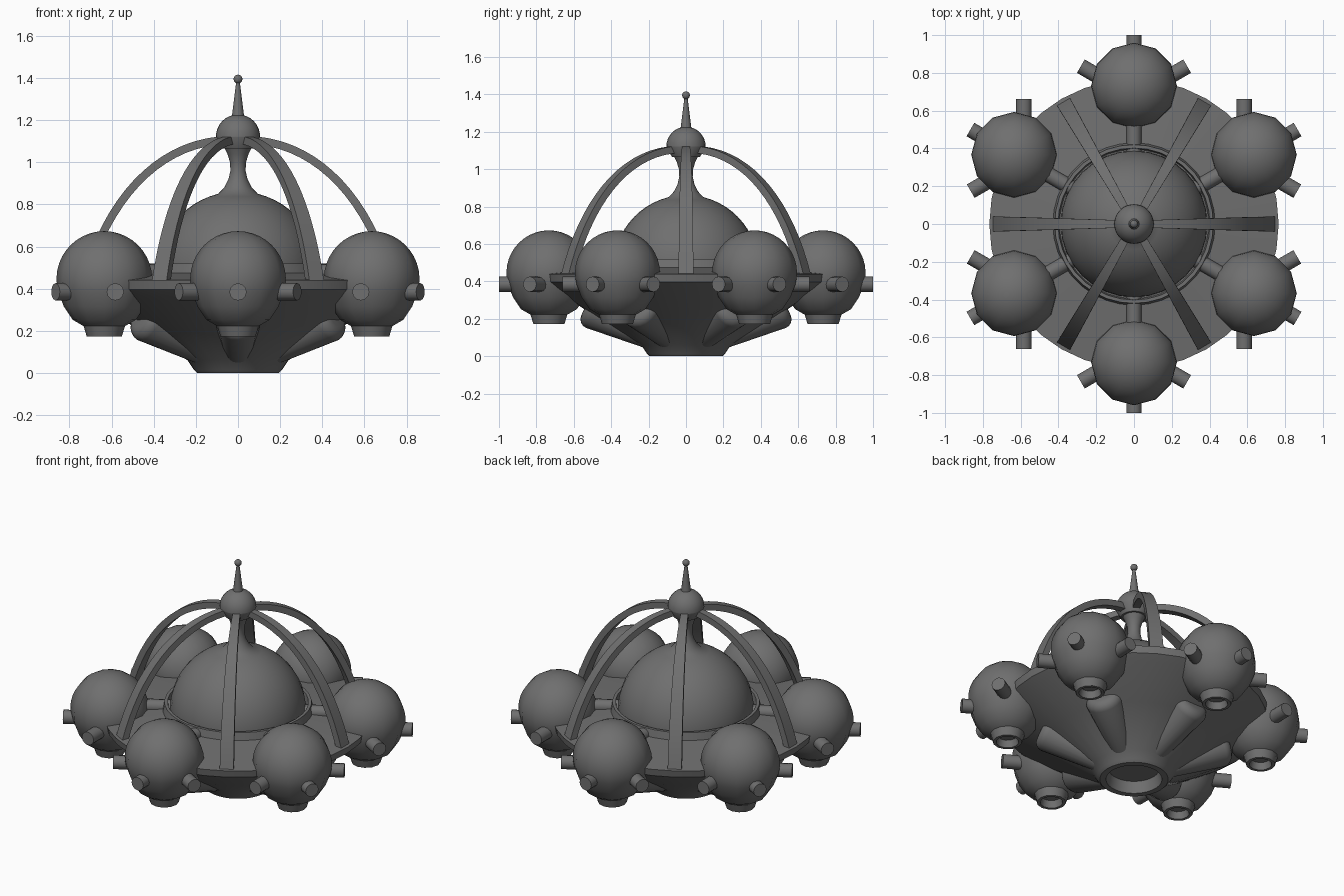
import bpy, bmesh
from math import sin, cos, pi, radians
from mathutils import Vector, Matrix
from mathutils.geometry import interpolate_bezier

if "Cube" in bpy.data.objects:
    bpy.data.objects.remove(bpy.data.objects["Cube"])

# Dark grey metal for every part
metal = bpy.data.materials.new("dark_metal")
metal.diffuse_color = (0.16, 0.16, 0.16, 1)
metal.use_nodes = True
metal.node_tree.nodes["Principled BSDF"].inputs["Base Color"].default_value = metal.diffuse_color


def finish(name, bm, matrix=None, angle=35):
    bmesh.ops.remove_doubles(bm, verts=bm.verts, dist=1e-5)
    bmesh.ops.recalc_face_normals(bm, faces=bm.faces)
    me = bpy.data.meshes.new(name)
    bm.to_mesh(me)
    bm.free()
    me.polygons.foreach_set("use_smooth", [True] * len(me.polygons))
    me.set_sharp_from_angle(angle=radians(angle))
    me.materials.append(metal)
    ob = bpy.data.objects.new(name, me)
    bpy.context.collection.objects.link(ob)
    if matrix is not None:
        ob.matrix_world = matrix
    return ob


def lathe(name, profile, seg=36, matrix=None, angle=35):
    """Revolve (radius, height) points around z."""
    bm = bmesh.new()
    vs = [bm.verts.new((r, 0, z)) for r, z in profile]
    es = [bm.edges.new(p) for p in zip(vs, vs[1:])]
    bmesh.ops.spin(bm, geom=vs + es, cent=(0, 0, 0), axis=(0, 0, 1),
                   angle=2 * pi, steps=seg, use_merge=True)
    return finish(name, bm, matrix, angle)


def arc(r, zc, a0, a1, n):
    """Circular profile between two elevations in degrees."""
    return [(r * cos(radians(a0 + (a1 - a0) * i / n)),
             zc + r * sin(radians(a0 + (a1 - a0) * i / n))) for i in range(n + 1)]


def rod(name, a, b, r0, r1=None, seg=12, bevel=0):
    """Round rod from a to b, optionally tapered with a rounded far end."""
    a, b = Vector(a), Vector(b)
    r1 = r0 if r1 is None else r1
    L = (b - a).length
    m = Matrix.Translation(a) @ (b - a).to_track_quat('Z', 'Y').to_matrix().to_4x4()
    end = [(r1, L)]
    if bevel:
        end = [(r1 - bevel + p, L + q) for p, q in arc(bevel, 0, 0, 90, 4)]
    return lathe(name, [(0, 0), (r0, 0)] + end + [(0, end[-1][1])], seg, m)


# Saucer hull with thick rim, hollow base and raised lip round the dome
lathe("saucer_hull", [
    (0, 0.07), (0.145, 0.07), (0.16, 0), (0.195, 0), (0.21, 0.015), (0.24, 0.06),
    (0.50, 0.222), (0.715, 0.365), (0.758, 0.397), (0.766, 0.44), (0.43, 0.475),
    (0.42, 0.52), (0.402, 0.52), (0.395, 0.475), (0, 0.475)], 36)

# Dome with flared neck
lathe("dome", [(0.385, 0.45)] + arc(0.388, 0.474, 0, 76, 12) + [
    (0.065, 0.88), (0.045, 0.92), (0.036, 0.96), (0.038, 1.0),
    (0.05, 1.04), (0.068, 1.075), (0, 1.075)], 32)

# Cap, spire and tip
lathe("cap", [(0, 1.065), (0.075, 1.065), (0.105, 1.12)]
      + arc(0.105, 1.122, 0, 90, 8), 24)
lathe("spire", [(0.03, 1.21), (0.008, 1.385)], 12)
lathe("spire_tip", arc(0.021, 1.395, -90, 90, 8), 12)

# Arm path: outer edge as (radius, height), narrowing towards the cap
ARM = interpolate_bezier(Vector((0.75, 0.43)), Vector((0.63, 0.86)),
                         Vector((0.37, 1.12)), Vector((0.04, 1.125)), 18)


def arm(name, rot):
    bm = bmesh.new()
    rings = []
    n = len(ARM)
    for i, p in enumerate(ARM):
        t = Vector(ARM[min(i + 1, n - 1)]) - Vector(ARM[max(i - 1, 0)])
        t.normalize()
        q = Vector((p[0] - t.y * 0.038, p[1] + t.x * 0.038))
        w = 0.018 + 0.022 * p[0] / 0.75
        rings.append([bm.verts.new(v) for v in (
            (p[0], -w, p[1]), (p[0], w, p[1]), (q.x, w, q.y), (q.x, -w, q.y))])
    for a, b in zip(rings, rings[1:]):
        for k in range(4):
            bm.faces.new((a[k], a[(k + 1) % 4], b[(k + 1) % 4], b[k]))
    bm.faces.new(rings[0])
    bm.faces.new(rings[-1])
    finish(name, bm, rot)


# Pod profile: near-sphere with a short hollow nozzle underneath
POD_R, POD_Z, ORBIT = 0.227, 0.446, 0.733
POD = [(0, 0.215), (0.055, 0.215), (0.065, 0.172), (0.083, 0.172), (0.098, 0.222),
       (0.15, 0.252), (0.192, 0.315)] + arc(POD_R, POD_Z, -16, 90, 12)

for i in range(6):
    arm(f"arm_{i}", Matrix.Rotation(i * pi / 3, 4, 'Z'))

    a = pi / 6 + i * pi / 3
    out = Vector((cos(a), sin(a), 0))
    at = lambda r, z: out * r + Vector((0, 0, z))
    lathe(f"pod_{i}", POD, 12,
          Matrix.Translation(at(ORBIT, 0)) @ Matrix.Rotation(a, 4, 'Z'), 40)

    # Strut joining pod and dome
    rod(f"strut_{i}", at(0.37, 0.475), at(0.60, 0.475), 0.04)

    # Three knobs: one outward, two angled sideways
    rod(f"knob_{i}_outer", at(0.80, 0.385), at(1.0, 0.385), 0.041)
    for s in (-1, 1):
        d = Vector((cos(a + s * pi / 3), sin(a + s * pi / 3), 0))
        c = at(0.673, 0.385)
        rod(f"knob_{i}_side_{s}", c + d * 0.15, c + d * 0.325, 0.041)

    # Tapered fairing under the hull
    rod(f"fairing_{i}", at(0.16, 0.095), at(0.49, 0.25), 0.068, 0.108, 20, 0.05)
